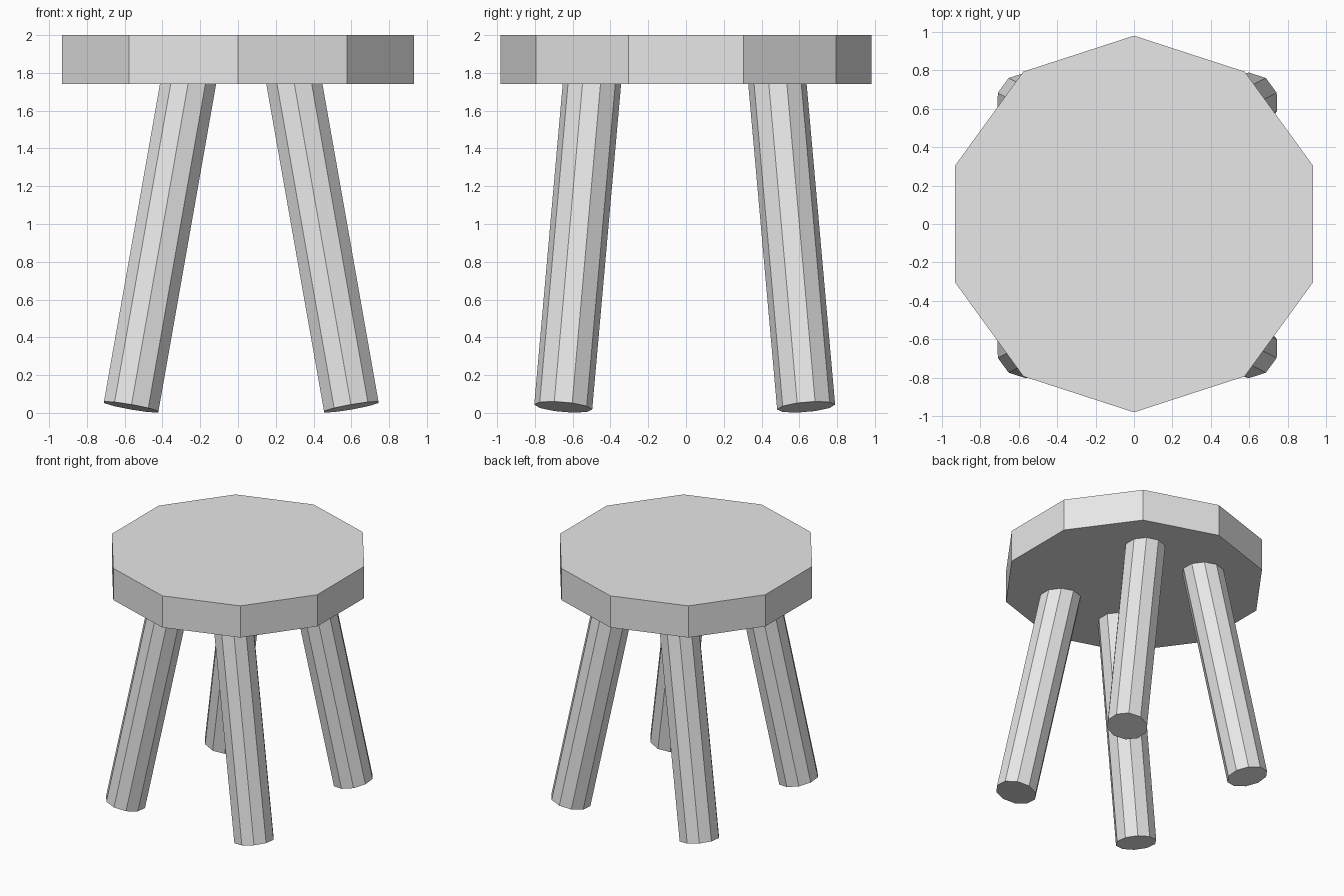
import bpy
from math import radians
from mathutils import Euler, Vector

cube = bpy.data.objects.get("Cube")
if cube:
    bpy.data.objects.remove(cube, do_unlink=True)

SIDES = 10
SEAT_RADIUS, SEAT_BOTTOM, SEAT_TOP = 0.981, 1.74, 2.0
LEG_RADIUS, LEG_LENGTH = 0.154, 1.84

grey = bpy.data.materials.new("plain_grey")
grey.use_nodes = True
colour = (0.8, 0.8, 0.8, 1)
grey.diffuse_color = colour
grey.node_tree.nodes["Principled BSDF"].inputs["Base Color"].default_value = colour


def prism(name, radius, depth, centre, rotation=(0, 0, 0)):
    """Flat-shaded ten-sided cylinder."""
    bpy.ops.mesh.primitive_cylinder_add(
        vertices=SIDES, radius=radius, depth=depth, location=centre, rotation=rotation)
    obj = bpy.context.object
    obj.name = name
    obj.data.materials.append(grey)
    return obj


# Thick seat slab
prism("seat", SEAT_RADIUS, SEAT_TOP - SEAT_BOTTOM, (0, 0, (SEAT_TOP + SEAT_BOTTOM) / 2))

# Four splayed legs, running from the floor up into the seat
for x_name, sx in (("left", 1), ("right", -1)):
    for y_name, sy in (("front", -1), ("back", 1)):
        tilt = Euler((radians(5) * sy, radians(-10) * sx, 0))
        axis = tilt.to_matrix() @ Vector((0, 0, 1))
        foot = Vector((0.583 * sx + 0.017, 0.643 * sy - 0.007, 0.031))
        prism(f"{y_name}_{x_name}_leg", LEG_RADIUS, LEG_LENGTH,
              foot + axis * LEG_LENGTH / 2, tilt)
